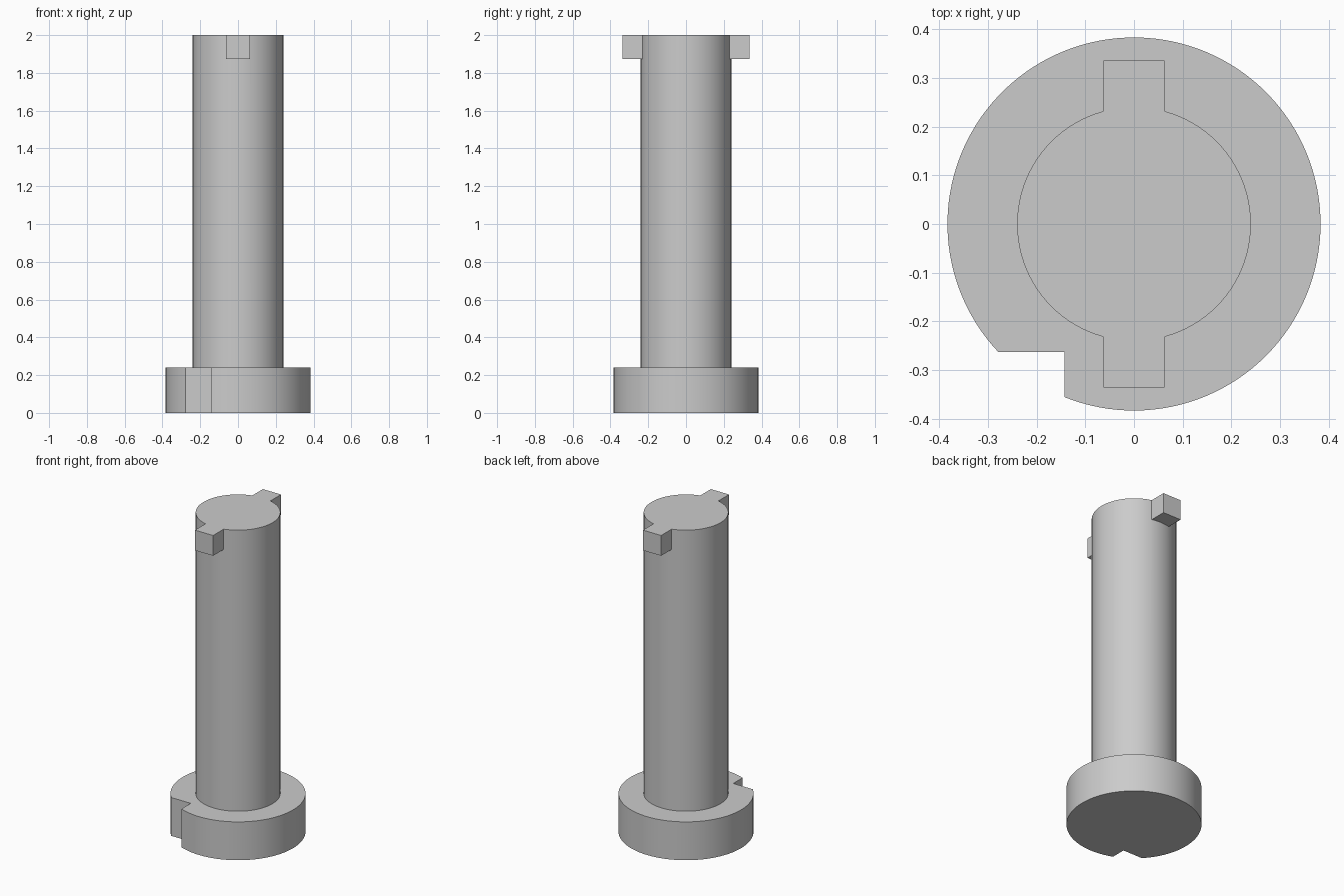
import bpy, bmesh, math

cube = bpy.data.objects.get("Cube")
if cube:
    bpy.data.objects.remove(cube, do_unlink=True)

FLANGE_R, FLANGE_H = 0.383, 0.24
SHAFT_R, TOP = 0.24, 2.0
LUG_HALF, LUG_REACH, LUG_Z = 0.063, 0.336, 1.873
NOTCH_X, NOTCH_Y = -0.143, -0.263

steel = bpy.data.materials.new("plain grey")
steel.use_nodes = True
GREY = (0.6, 0.6, 0.6, 1)
steel.diffuse_color = GREY
steel.node_tree.nodes["Principled BSDF"].inputs["Base Color"].default_value = GREY


def arc(radius, start, end, steps):
    return [(radius * math.cos(start + (end - start) * i / steps),
             radius * math.sin(start + (end - start) * i / steps))
            for i in range(steps + 1)]


def prism(name, outline, z0, z1):
    """Extrude a counter-clockwise outline between two heights."""
    bm = bmesh.new()
    base = bm.faces.new([bm.verts.new((x, y, z0)) for x, y in outline])
    grown = bmesh.ops.extrude_face_region(bm, geom=[base], use_keep_orig=True)
    top = [v for v in grown["geom"] if isinstance(v, bmesh.types.BMVert)]
    bmesh.ops.translate(bm, verts=top, vec=(0, 0, z1 - z0))
    bmesh.ops.recalc_face_normals(bm, faces=bm.faces)
    mesh = bpy.data.meshes.new(name)
    bm.to_mesh(mesh)
    bm.free()
    mesh.materials.append(steel)
    obj = bpy.data.objects.new(name, mesh)
    bpy.context.collection.objects.link(obj)
    return obj


def activate(obj):
    bpy.ops.object.select_all(action='DESELECT')
    obj.select_set(True)
    bpy.context.view_layer.objects.active = obj


# Base flange: a disc with a square-cornered notch in its rim
start = -math.acos(NOTCH_X / FLANGE_R)
end = math.pi - math.asin(NOTCH_Y / FLANGE_R)
flange = prism("base_flange",
               arc(FLANGE_R, start, end, 120) + [(NOTCH_X, NOTCH_Y)],
               0, FLANGE_H)

# Shaft with a lug front and back, flush with its top
shaft = prism("shaft_with_lugs", arc(SHAFT_R, 0, math.tau, 96)[:-1], FLANGE_H, TOP)
lug_bar = prism("lug_bar",
                [(-LUG_HALF, -LUG_REACH), (LUG_HALF, -LUG_REACH),
                 (LUG_HALF, LUG_REACH), (-LUG_HALF, LUG_REACH)],
                LUG_Z, TOP)
join = shaft.modifiers.new("join lugs", 'BOOLEAN')
join.operation = 'UNION'
join.solver = 'EXACT'
join.object = lug_bar
activate(shaft)
bpy.ops.object.modifier_apply(modifier=join.name)
bpy.data.objects.remove(lug_bar, do_unlink=True)

# Smooth round walls, crisp edges
for part in (flange, shaft):
    activate(part)
    bpy.ops.object.shade_smooth_by_angle(angle=math.radians(30))
